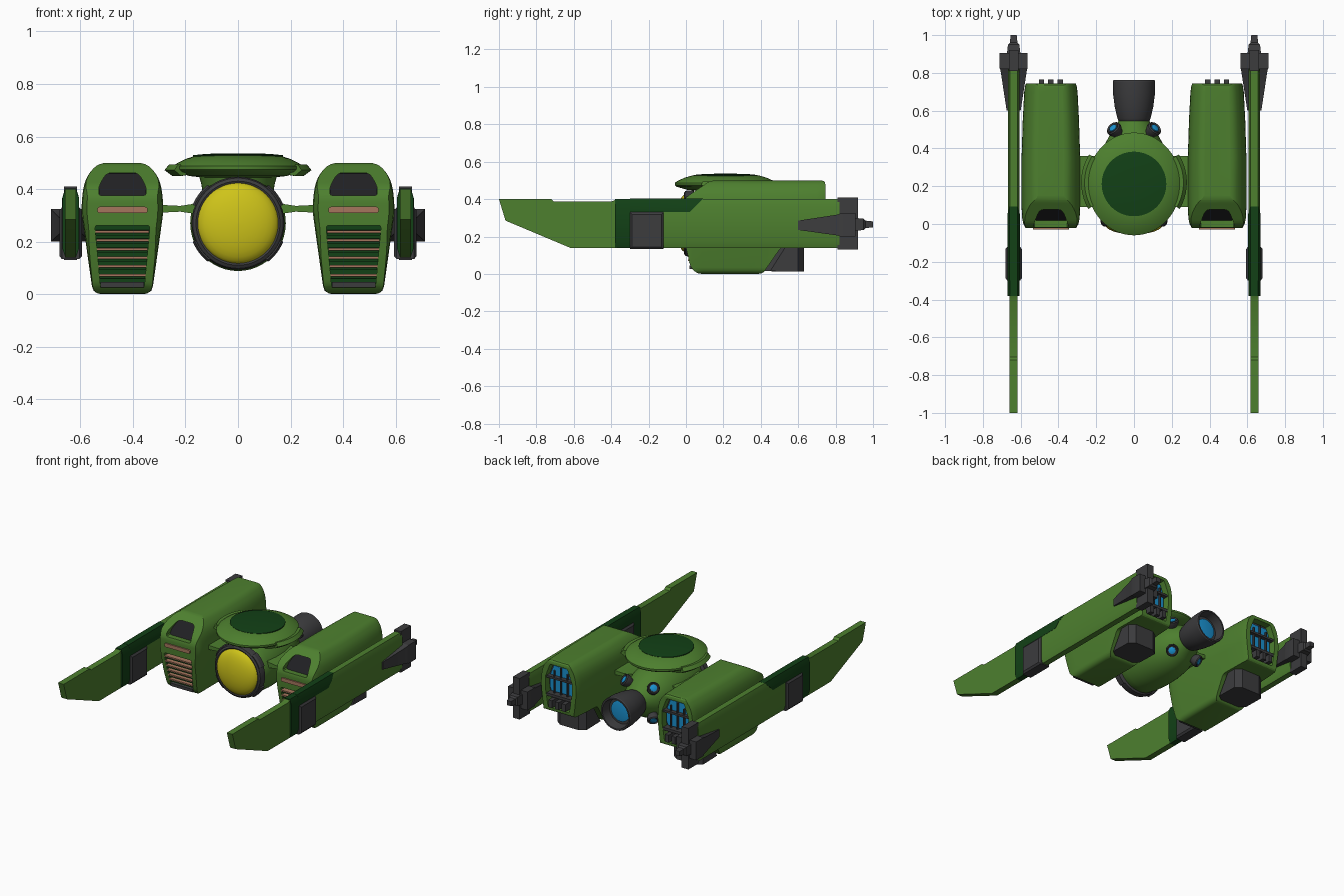
import bpy, bmesh
from math import sin, cos, pi, radians
from mathutils import Vector

if "Cube" in bpy.data.objects:
    bpy.data.objects.remove(bpy.data.objects["Cube"])

def material(name, rgb):
    m = bpy.data.materials.new(name)
    m.diffuse_color = (*rgb, 1)
    m.use_nodes = True
    m.node_tree.nodes["Principled BSDF"].inputs["Base Color"].default_value = m.diffuse_color
    return m

GREEN = material("green", (0.075, 0.215, 0.028))
DARK = material("dark_green", (0.006, 0.052, 0.008))
GREY = material("dark_grey", (0.045, 0.045, 0.048))
BLACK = material("near_black", (0.015, 0.015, 0.017))
YELLOW = material("yellow", (0.62, 0.55, 0.01))
BLUE = material("blue", (0.01, 0.28, 0.62))
TAN = material("tan", (0.38, 0.18, 0.11))

def loft(name, rings, mat, mirror=False, angle=30, closed=False):
    """Skin a list of equal-length 3D rings; cap both ends."""
    bm = bmesh.new()
    vs = [[bm.verts.new(p) for p in r] for r in rings]
    n = len(vs[0])
    for a, b in zip(vs, vs[1:]):
        for i in range(n):
            j = (i + 1) % n
            bm.faces.new((a[i], a[j], b[j], b[i]))
    bm.faces.new(vs[0][::-1])
    bm.faces.new(vs[-1])
    bmesh.ops.recalc_face_normals(bm, faces=bm.faces)
    me = bpy.data.meshes.new(name)
    bm.to_mesh(me)
    bm.free()
    ob = bpy.data.objects.new(name, me)
    bpy.context.collection.objects.link(ob)
    if mat:
        me.materials.append(mat)
    finish(ob, angle)
    if mirror:
        ob.modifiers.new("mirror", 'MIRROR')
    return ob

def activate(ob):
    bpy.ops.object.select_all(action='DESELECT')
    ob.select_set(True)
    bpy.context.view_layer.objects.active = ob

def finish(ob, angle=30):
    activate(ob)
    bpy.ops.object.shade_smooth_by_angle(angle=radians(angle))

def prism(name, axis, pts, a, b, mat, mirror=False):
    """Extrude a 2D outline: axis x takes (y, z), axis y takes (x, z)."""
    put = (lambda p, t: (t, p[0], p[1])) if axis == 'x' else (lambda p, t: (p[0], t, p[1]))
    return loft(name, [[put(p, t) for p in pts] for t in (a, b)], mat, mirror)

def box(name, x, y, z, mat, mirror=True):
    return prism(name, 'x', [(y[0], z[0]), (y[1], z[0]), (y[1], z[1]), (y[0], z[1])], *x, mat, mirror)

def lathe(name, base, direction, profile, mat, mirror=False, seg=48, sx=1):
    """Revolve (distance, radius) pairs around a direction from base."""
    d = Vector(direction).normalized()
    u = d.orthogonal().normalized()
    v = d.cross(u)
    rings = []
    for t, r in profile:
        ring = [Vector(base) + d * t + (u * cos(2 * pi * i / seg) + v * sin(2 * pi * i / seg)) * max(r, .002)
                for i in range(seg)]
        rings.append([(p.x * sx, p.y, p.z) for p in ring])
    return loft(name, rings, mat, mirror)

def rounded(pts, r, n=4):
    out = []
    for i, p in enumerate(pts):
        p = Vector(p)
        e = [Vector(pts[i - 1]) - p, Vector(pts[(i + 1) % len(pts)]) - p]
        a, b = [p + k.normalized() * min(r, .45 * k.length) for k in e]
        for s in range(n + 1):
            t = s / n
            out.append(tuple(a * (1 - t) ** 2 + p * 2 * t * (1 - t) + b * t * t))
    return out

def sym(half, cx=0):
    """Right-hand (half width, z) points mirrored into a closed outline."""
    return [(cx + x, z) for x, z in half] + [(cx - x, z) for x, z in reversed(half)]

def boolean(ob, cutter, op):
    m = ob.modifiers.new("cut", 'BOOLEAN')
    m.object, m.operation, m.solver = cutter, op, 'EXACT'
    activate(ob)
    bpy.ops.object.modifier_apply(modifier=m.name)
    bpy.data.objects.remove(cutter)

# ---- central pod
C = (0, 0, .27)
lathe("pod_body", C, (0, 1, 0), [(.02, .15), (.05, .167), (.1, .176), (.18, .182), (.28, .18), (.36, .17),
      (.43, .15), (.49, .118), (.53, .09), (.56, .075)], GREEN)
lathe("cockpit_ring", C, (0, 1, 0), [(.03, .15), (-.008, .152), (-.012, .16), (-.005, .172), (.01, .177),
      (.04, .177), (.05, .165)], GREY)
lathe("cockpit_dome", C, (0, 1, 0), [(.0, .156)] + [(-.055 * sin(a * pi / 16), .155 * cos(a * pi / 16))
      for a in range(1, 9)], YELLOW)

def arc(name, centre, plane, section, a0, a1, mat, mirror, n=10):
    rings = []
    for i in range(n + 1):
        a = radians(a0 + (a1 - a0) * i / n)
        rings.append([Vector(centre) + Vector((r * cos(a), r * sin(a), h) if plane == 'z'
                      else (r * cos(a), h, r * sin(a))) for r, h in section])
    return loft(name, rings, mat, mirror)

for k, (a0, a1) in enumerate([(22, 52), (-52, -22)]):
    arc(f"ring_clamp_{k}", C, 'y', [(.16, .0), (.178, -.005), (.186, .008), (.186, .04), (.16, .05)],
        a0, a1, GREY, True)

# ---- top disc with its neck, cap and side brackets
D = (0, .212, 0)
lathe("disc_neck", D, (0, 0, 1), [(.36, .13), (.42, .14), (.455, .15)], GREEN)
lathe("top_disc", D, (0, 0, 1), [(.443, .14), (.45, .205), (.466, .262), (.475, .272), (.487, .272), (.5, .252),
      (.516, .215), (.527, .175), (.532, .08)], GREEN, sx=.91, seg=64)
lathe("disc_cap", D, (0, 0, 1), [(.515, .171), (.529, .171), (.534, .12), (.536, .05)], DARK, seg=64)
arc("disc_bracket", (0, .22, .472), 'z', [(.225, -.018), (.25, -.022), (.28, 0), (.262, .022), (.235, .018)],
    -30, 32, GREEN, True)

# ---- struts between pod and nacelles
loft("strut", [[(x, .09, z0), (x, .36, z0), (x, .36, z1), (x, .09, z1)] for x, z0, z1 in
     [(.12, .29, .36), (.18, .308, .342), (.22, .314, .336), (.3, .31, .34)]], GREEN, True)

# ---- main engine and four small thrusters
lathe("main_nozzle", C, (0, 1, 0), [(.53, .07), (.548, .083), (.56, .088), (.62, .102), (.69, .111), (.755, .112),
      (.762, .108), (.762, .098), (.7, .088)], GREY)
lathe("main_glow", C, (0, 1, 0), [(.69, .07), (.708, .07), (.712, .05)], BLUE)
for s, tag in ((1, "upper"), (-1, "lower")):
    b, d = (.083, .478, .27 + s * .083), (.55, .6, s * .55)
    lathe(f"thruster_{tag}", b, d, [(-.02, .025), (.01, .03), (.03, .04), (.048, .04), (.055, .034), (.048, .028)],
          GREY, True, 20)
    lathe(f"thruster_glow_{tag}", b, d, [(.04, .022), (.053, .022), (.057, .012)], BLUE, True, 16)

# ---- nacelle: tapered front section intersected with the side profile
NX = .44
half = rounded(sym([(.112, 0), (.157, .32), (.15, .405), (.132, .455), (.09, .5)]), .035)
taper = [(-.1, .82), (-.02, .87), (0, .94), (.03, .98), (.09, 1), (.35, 1), (.55, .96), (.7, .91), (.73, .88), (.8, .74)]
nacelle = loft("nacelle", [[(NX + x * s, y, z) for x, z in half] for y, s in taper], GREEN)
side = rounded([(-.022, .37), (0, .41), (.13, .499), (.745, .499), (.745, .15), (.51, .145), (.41, .001), (.06, .001),
                (.025, .035), (.0, .14), (-.02, .25)], .02, 3)
boolean(nacelle, prism("side_profile", 'x', side, .1, .8, None), 'INTERSECT')

scoop = rounded(sym([(.095, .375), (.088, .415), (.06, .462)], NX), .02, 3)
grille = rounded(sym([(.083, .025), (.105, .262)], NX), .012, 3)
rear = rounded(sym([(.08, .175), (.1, .3), (.1, .38), (.065, .47)], NX), .008, 2)
for outline, a, b in ((scoop, -.2, .11), (grille, -.2, .05), (rear, .69, .9)):
    boolean(nacelle, prism("cutter", 'y', outline, a, b, None), 'DIFFERENCE')
finish(nacelle, 28)
nacelle.modifiers.new("mirror", 'MIRROR')

# scoop screen, front bar and louvred grille
prism("scoop_screen", 'x', [(.015, .37), (.09, .46), (.115, .462), (.115, .37)], NX - .09, NX + .09, BLACK, True)
prism("front_bar", 'y', rounded(sym([(.096, .308), (.096, .333)], NX), .012), -.03, .01, TAN, True)
prism("grille_back", 'y', sym([(.083, .025), (.105, .262)], NX), .04, .055, DARK, True)
for i in range(6):
    z = .238 - i * .033
    w = .084 + .02 * (z - .03) / .23
    y = -.014 + .04 * max(0, (.22 - z) / .2)
    prism(f"louvre_{i}", 'x', [(y, z - .014), (y + .04, z + .006), (y + .04, z - .014)], NX - w, NX + w, DARK, True)
    box(f"slat_{i}", (NX - w, NX + w), (y - .004, y + .04), (z - .005, z + .004), TAN)
box("grille_sill", (NX - .083, NX + .083), (.018, .05), (.026, .046), GREY)

# rear engine bay
prism("bay_back", 'y', rear, .68, .698, GREY, True)
prism("bay_glow_upper", 'y', sym([(.086, .385), (.06, .45)], NX), .695, .712, BLUE, True)
prism("bay_glow_lower", 'y', sym([(.078, .275), (.088, .3), (.088, .365)], NX), .695, .712, BLUE, True)
box("bay_bar", (NX - .1, NX + .1), (.69, .735), (.368, .382), GREY)
box("bay_shelf", (NX - .092, NX + .092), (.69, .745), (.25, .268), GREY)
for i in (-1, 0, 1):
    box(f"bay_rod_{i + 1}", (NX + i * .05 - .014, NX + i * .05 + .014), (.69, .765), (.185, .235), GREY)
    box(f"bay_rib_{i + 1}", (NX + i * .05 - .004, NX + i * .05 + .004), (.69, .725), (.25, .45 - .03 * abs(i)), GREY)

# block under the nacelle
loft("belly_block", [[(x, y + k, z) for y, z, k in ((.42, .015, c), (.63, .012, -c), (.63, .16, -c), (.515, .165, c))]
     for x, c in ((NX - .11, .03), (NX - .07, 0), (NX + .07, 0), (NX + .11, .03))], GREY, True)

# ---- side blades
WX = .637
def blade(name, y0, y1, mat, grow=0):
    sec = sym([(.02, .14 - grow), (.031 + grow, .175), (.031 + grow, .365), (.02, .4 + grow)], WX)
    return prism(name, 'y', sec, y0, y1, mat, True)

blade("blade_main", -.25, .82, GREEN)
blade("blade_dark_section", -.38, -.22, DARK, .001)
band = sym([(.0325, .33), (.0325, .365), (.021, .402)], WX)
loft("blade_dark_band", [[(x, -.3, z) for x, z in band], [(x, .02 + (z - .33), z) for x, z in band]], DARK, True)
prism("blade_front", 'x', [(-1, .4), (-.72, .4), (-.705, .386), (-.4, .386), (-.37, .4), (-.37, .14), (-.62, .14),
      (-.965, .285)], WX - .021, WX + .021, GREEN, True)
loft("blade_pod", [[(WX + s * w, y, z) for y, z in ((-.3 + e, .133 + e), (-.12 - e, .133 + e), (-.12 - e, .33 - e),
     (-.3 + e, .33 - e))] for s, w, e in ((-1, .043, .012), (-1, .033, 0), (1, .033, 0), (1, .043, .012))], GREY, True)

# rear guns: vertical plate, tapered side fins, barrel
box("gun_plate", (WX - .025, WX + .025), (.81, .92), (.13, .41), GREY)
for s, tag in ((1, "outer"), (-1, "inner")):
    loft(f"gun_fin_{tag}", [[(WX + s * a, y, z0), (WX + s * b, y, z0), (WX + s * b, y, z1), (WX + s * a, y, z1)]
         for y, a, b, z0, z1 in ((.6, .025, .037, .235, .285), (.815, .025, .07, .205, .318), (.825, .02, .074, .2, .325),
                                 (.905, .02, .074, .2, .325))], GREY, True)
loft("gun_barrel", [[(WX + sx * w, y, .265 + sz * h) for sx, sz in ((-1, -1), (1, -1), (1, 1), (-1, 1))]
     for y, w, h in ((.9, .036, .035), (.95, .03, .03), (.96, .02, .02), (1, .016, .016))], GREY, True)
